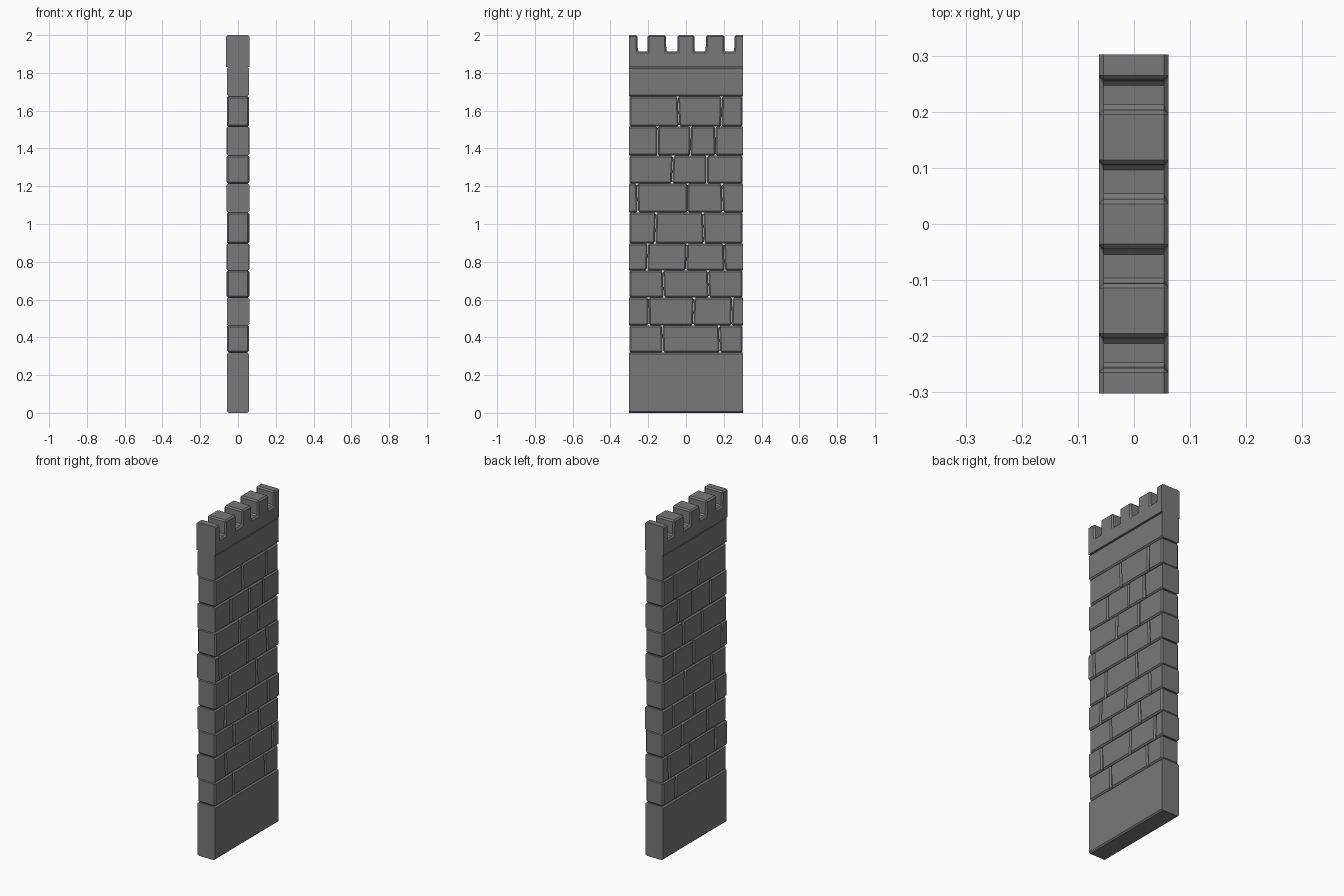
import bpy, bmesh, random
from mathutils import Vector

if "Cube" in bpy.data.objects:
    bpy.data.objects.remove(bpy.data.objects["Cube"])

random.seed(4)
HALF_Y = 0.302
BEVEL = 0.008

stone = bpy.data.materials.new("grey stone")
stone.diffuse_color = (0.19, 0.19, 0.19, 1)
stone.use_nodes = True
stone.node_tree.nodes["Principled BSDF"].inputs["Base Color"].default_value = stone.diffuse_color


def finish(bm, name):
    bmesh.ops.recalc_face_normals(bm, faces=bm.faces)
    mesh = bpy.data.meshes.new(name)
    bm.to_mesh(mesh)
    bm.free()
    mesh.materials.append(stone)
    obj = bpy.data.objects.new(name, mesh)
    bpy.context.collection.objects.link(obj)
    return obj


def prism(bm, outline, x0, x1):
    """Extrude a y-z outline along x."""
    back = [bm.verts.new((x0, y, z)) for y, z in outline]
    face = bm.faces.new(back)
    ext = bmesh.ops.extrude_face_region(bm, geom=[face])
    moved = [v for v in ext["geom"] if isinstance(v, bmesh.types.BMVert)]
    bmesh.ops.translate(bm, verts=moved, vec=(x1 - x0, 0, 0))
    bmesh.ops.recalc_face_normals(bm, faces=bm.faces)


def clip_end(bm, side):
    """Cut a stone flush with the wall end."""
    res = bmesh.ops.bisect_plane(
        bm, geom=bm.verts[:] + bm.edges[:] + bm.faces[:],
        plane_co=Vector((0, side * HALF_Y, 0)),
        plane_no=Vector((0, side, 0)), clear_outer=True)
    cut = [e for e in res["geom_cut"] if isinstance(e, bmesh.types.BMEdge)]
    if cut:
        bmesh.ops.holes_fill(bm, edges=cut)


def block(name, left, right, z0, z1, x0=-0.058, x1=0.058):
    """Chamfered stone; left/right are (y bottom, y top) joints."""
    bm = bmesh.new()
    prism(bm, [(left[0], z0), (right[0], z0), (right[1], z1), (left[1], z1)], x0, x1)
    bmesh.ops.bevel(bm, geom=bm.edges[:], offset=BEVEL, segments=1,
                    affect='EDGES', profile=0.5)
    clip_end(bm, 1)
    clip_end(bm, -1)
    return finish(bm, name)


# plain base and upper band, with ends cut flush
wide = 0.35
block("base", (-wide, -wide), (wide, wide), 0.0, 0.32)
block("upper_band", (-wide, -wide), (wide, wide), 1.675, 1.83)

# brick courses: heights of the bed joints and y of the upright joints
beds = [0.32, 0.463, 0.611, 0.754, 0.897, 1.061, 1.214, 1.362, 1.516, 1.675]
joints = [
    (-0.124, 0.177),
    (-0.198, 0.040, 0.243),
    (-0.120, 0.119),
    (-0.204, 0.003, 0.203),
    (-0.161, 0.093),
    (-0.257, 0.008, 0.193),
    (-0.071, 0.110),
    (-0.150, 0.024, 0.156),
    (-0.040, 0.188),
]
for row, splits in enumerate(joints):
    end = HALF_Y - 0.001 if row % 2 == 0 else wide   # even rows run past the end
    ups = [(-end, -end)]
    for y in splits:
        tilt = random.uniform(-0.004, 0.004)
        ups.append((y - tilt, y + tilt))
    ups.append((end, end))
    gap = 0.001
    for i in range(len(ups) - 1):
        a, b = ups[i], ups[i + 1]
        out = random.uniform(-0.001, 0.003)
        block(f"brick_{row + 1}_{i + 1}",
              (a[0] + gap, a[1] + gap), (b[0] - gap, b[1] - gap),
              beds[row], beds[row + 1], -0.058 - out * 0.7, 0.058 + out)

# battlement cap: one outline with four notches
notches = [(-0.257, -0.203), (-0.106, -0.044), (0.044, 0.106), (0.203, 0.257)]
outline = [(-HALF_Y, 1.83), (-HALF_Y, 2.0)]
for a, b in notches:
    outline += [(a, 2.0), (a + 0.002, 1.912), (b - 0.002, 1.912), (b, 2.0)]
outline += [(HALF_Y, 2.0), (HALF_Y, 1.83)]
bm = bmesh.new()
prism(bm, outline, -0.0625, 0.0615)
edges = [e for e in bm.edges
         if not all(abs(v.co.y) > HALF_Y - 0.001 for v in e.verts)]
bmesh.ops.bevel(bm, geom=edges, offset=0.008, segments=1,
                affect='EDGES', profile=0.5)
finish(bm, "battlement")
